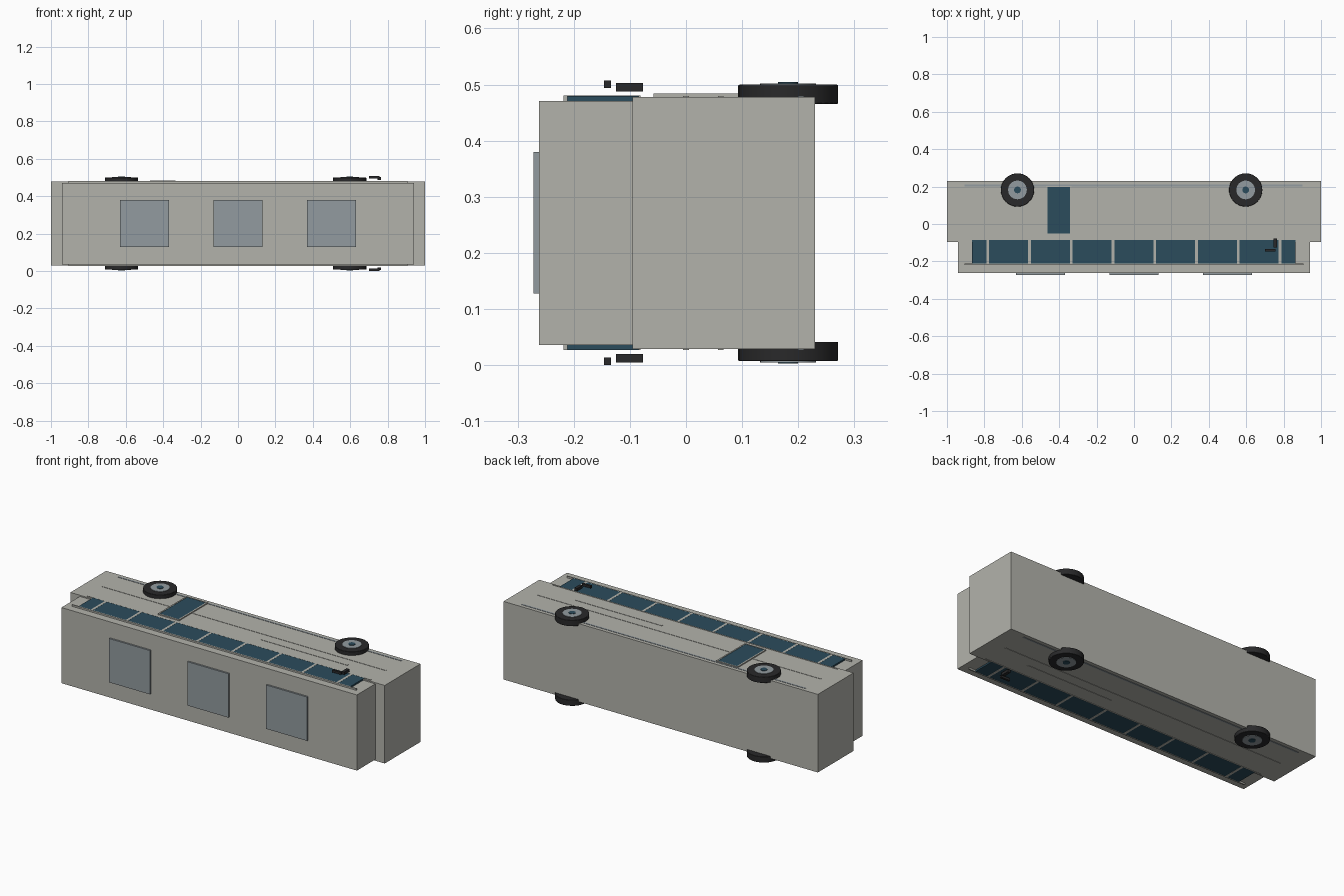
import bpy
import bmesh
from mathutils import Matrix, Vector

if "Cube" in bpy.data.objects:
    bpy.data.objects.remove(bpy.data.objects["Cube"], do_unlink=True)

MID = 0.2535          # mid plane between the two long sides
SIDES = {"left": 1, "right": -1}


def material(name, rgb):
    m = bpy.data.materials.new(name)
    m.use_nodes = True
    m.diffuse_color = (*rgb, 1)
    m.node_tree.nodes["Principled BSDF"].inputs["Base Color"].default_value = (*rgb, 1)
    return m


PAINT = material("warm grey paint", (0.45, 0.45, 0.41))
GLASS = material("dark blue glass", (0.024, 0.072, 0.107))
METAL = material("blue grey metal", (0.29, 0.33, 0.35))
RUBBER = material("black rubber", (0.022, 0.022, 0.023))


def finish(name, bm, mat):
    mesh = bpy.data.meshes.new(name)
    bm.to_mesh(mesh)
    bm.free()
    mesh.materials.append(mat)
    ob = bpy.data.objects.new(name, mesh)
    bpy.context.collection.objects.link(ob)
    return ob


def box(name, x, y, z, mat):
    """Box from (low, high) pairs."""
    lo, hi = Vector((x[0], y[0], z[0])), Vector((x[1], y[1], z[1]))
    size = hi - lo
    bm = bmesh.new()
    bmesh.ops.create_cube(bm, size=1, matrix=Matrix.Translation((lo + hi) / 2)
                          @ Matrix.Diagonal((*[abs(s) for s in size], 1)))
    return finish(name, bm, mat)


def side_box(name, x, y, h, side, mat):
    """Box whose heights are measured outwards from the mid plane."""
    return box(name, x, y, sorted((MID + side * h[0], MID + side * h[1])), mat)


def disc(name, x, y, radius, h, side, mat, bevel=0):
    bm = bmesh.new()
    centre = (x, y, MID + side * (h[0] + h[1]) / 2)
    bmesh.ops.create_cone(bm, cap_ends=True, segments=32, radius1=radius, radius2=radius,
                          depth=h[1] - h[0], matrix=Matrix.Translation(centre))
    ob = finish(name, bm, mat)
    if bevel:
        mod = ob.modifiers.new("rounded shoulder", "BEVEL")
        mod.width, mod.segments = bevel, 2
    bpy.context.view_layer.objects.active = ob
    ob.select_set(True)
    bpy.ops.object.shade_smooth_by_angle()
    ob.select_set(False)


# Body shells
box("lower_body", (-1, 1), (-0.095, 0.23), (MID - 0.2245, MID + 0.2245), PAINT)
box("upper_body", (-0.94, 0.94), (-0.262, -0.094), (MID - 0.2175, MID + 0.2175), PAINT)

# Roof units
for i, x in enumerate((-0.5, 0, 0.5)):
    box(f"roof_unit_{i + 1}", (x - 0.13, x + 0.13), (-0.272, -0.26),
        (MID - 0.126, MID + 0.126), METAL)

dividers = [-0.782 + i * 0.2232 for i in range(8)]
edges = [-0.865] + dividers + [0.863]
for label, s in SIDES.items():
    # Window band: panes, posts and rails
    for i, (a, b) in enumerate(zip(edges, edges[1:])):
        a += 0.007 if i else 0
        b -= 0.007 if i < len(edges) - 2 else 0
        side_box(f"window_{label}_{i + 1}", (a, b), (-0.212, -0.083), (0.21, 0.2262), s, GLASS)
    for i, x in enumerate(dividers):
        side_box(f"window_post_{label}_{i + 1}", (x - 0.007, x + 0.007),
                 (-0.212, -0.083), (0.21, 0.2268), s, PAINT)
    for part, y in (("top", (-0.218, -0.211)), ("bottom", (-0.0845, -0.0815))):
        side_box(f"window_rail_{part}_{label}", (-0.905, 0.905), y, (0.21, 0.2268), s, PAINT)

    # Side mouldings
    for part, x, y, mat in (("sill", (-0.905, 0.9), 0.205, METAL),
                            ("waist", (-0.905, 0.9), 0.062, PAINT),
                            ("short", (0.15, 0.7), 0, PAINT)):
        side_box(f"{part}_moulding_{label}", x, (y - 0.005, y + 0.005), (0.22, 0.2262), s, mat)

    # Wheels
    for part, x in (("rear", -0.623), ("front", 0.597)):
        name = f"{part}_wheel_{label}"
        disc(name + "_tyre", x, 0.182, 0.089, (0.212, 0.2462), s, RUBBER, 0.002)
        disc(name + "_rim", x, 0.182, 0.05, (0.23, 0.2485), s, METAL)
        disc(name + "_cap", x, 0.182, 0.018, (0.24, 0.251), s, GLASS)

    # Mirrors
    side_box(f"mirror_{label}", (0.746, 0.764), (-0.125, -0.077), (0.234, 0.249), s, RUBBER)
    side_box(f"mirror_arm_{label}", (0.7, 0.757), (-0.146, -0.134), (0.24, 0.2535), s, RUBBER)

# Entrance door, on one side only
side_box("door_panel", (-0.462, -0.342), (-0.052, 0.197), (0.22, 0.2295), 1, GLASS)
for part, x in (("rear", (-0.47, -0.462)), ("front", (-0.342, -0.334))):
    side_box(f"door_post_{part}", x, (-0.058, 0.203), (0.22, 0.231), 1, PAINT)
for part, y in (("top", (-0.058, -0.052)), ("bottom", (0.197, 0.203))):
    side_box(f"door_rail_{part}", (-0.462, -0.342), y, (0.22, 0.231), 1, PAINT)
